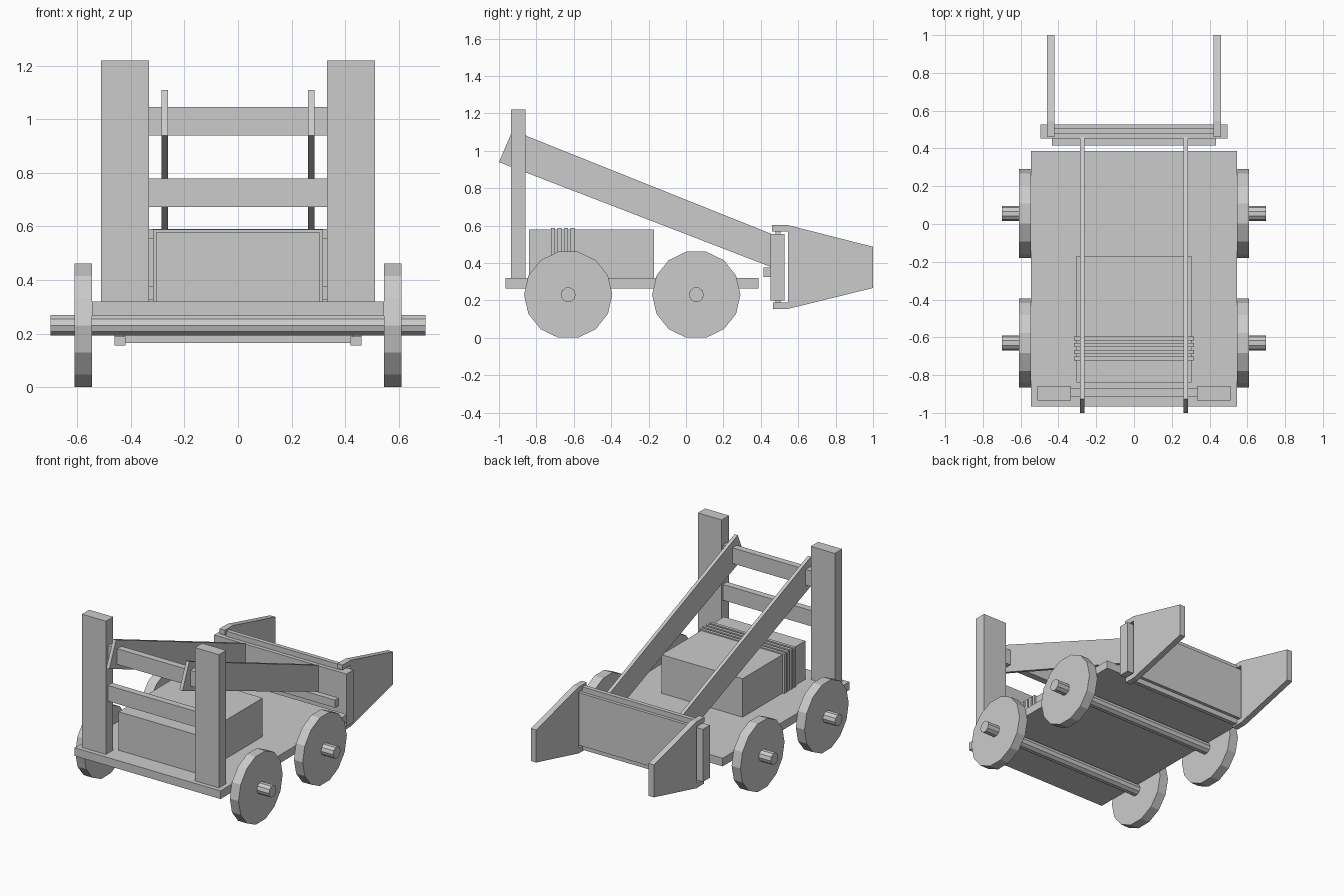
import bpy, math

if "Cube" in bpy.data.objects:
    bpy.data.objects.remove(bpy.data.objects["Cube"])


def mesh_object(name, verts, faces):
    me = bpy.data.meshes.new(name)
    me.from_pydata(verts, [], faces)
    me.update()
    ob = bpy.data.objects.new(name, me)
    bpy.context.collection.objects.link(ob)
    return ob


def prism(name, profile, x0, x1):
    """Extrude a counter-clockwise (y, z) profile from x0 to x1."""
    n = len(profile)
    verts = [(x, y, z) for x in (x0, x1) for y, z in profile]
    faces = [tuple(range(n - 1, -1, -1)), tuple(range(n, 2 * n))]
    faces += [(i, (i + 1) % n, n + (i + 1) % n, n + i) for i in range(n)]
    return mesh_object(name, verts, faces)


def box(name, x0, x1, y0, y1, z0, z1):
    return prism(name, [(y0, z0), (y1, z0), (y1, z1), (y0, z1)], x0, x1)


def disc(name, y, z, r, n, x0, x1):
    ring = [(y + r * math.cos(2 * math.pi * i / n),
             z + r * math.sin(2 * math.pi * i / n)) for i in range(n)]
    return prism(name, ring, x0, x1)


def sides(a, b):
    """Mirrored x ranges for left and right parts."""
    return (("left", -b, -a), ("right", a, b))


# Chassis and engine box with raised vent ribs
box("chassis", -0.545, 0.545, -0.965, 0.387, 0.265, 0.32)
box("engine_box", -0.304, 0.304, -0.84, -0.17, 0.32, 0.58)
for i in range(4):
    y = -0.722 + i * 0.035
    box(f"vent_rib_{i}", -0.318, 0.318, y, y + 0.021, 0.32, 0.588)

# Axles and wheels
for end, y in (("rear", -0.63), ("front", 0.055)):
    disc(f"{end}_axle", y, 0.231, 0.04, 10, -0.70, 0.70)
    for s, x0, x1 in sides(0.545, 0.61):
        disc(f"{end}_{s}_wheel", y, 0.231, 0.236, 14, x0, x1)

# Upright posts and cross rungs
for s, x0, x1 in sides(0.333, 0.512):
    box(f"{s}_post", x0, x1, -0.935, -0.857, 0.32, 1.22)
for name, z in (("lower_rung", 0.673), ("upper_rung", 0.94)):
    box(name, -0.335, 0.335, -0.915, -0.87, z, z + 0.106)

# Sloping lift arms
arm = [(-1.0, 0.94), (0.46, 0.377), (0.46, 0.555), (-0.927, 1.11)]
for s, x0, x1 in sides(0.262, 0.285):
    prism(f"{s}_lift_arm", arm, x0, x1)

# Blade: crossbar, main plate and thin lip core
box("blade_crossbar", -0.435, 0.435, 0.415, 0.455, 0.325, 0.377)
box("blade_plate", -0.495, 0.495, 0.452, 0.527, 0.20, 0.555)
box("blade_lip", -0.43, 0.43, 0.478, 0.506, 0.165, 0.59)

# C-shaped side wings clamped round the plate ends
wing = [(0.465, 0.155), (0.545, 0.155), (1.0, 0.267), (1.0, 0.487),
        (0.545, 0.603), (0.46, 0.603), (0.46, 0.57), (0.545, 0.57),
        (0.545, 0.19), (0.465, 0.19)]
for s, x0, x1 in sides(0.42, 0.46):
    prism(f"{s}_blade_wing", wing, x0, x1)
